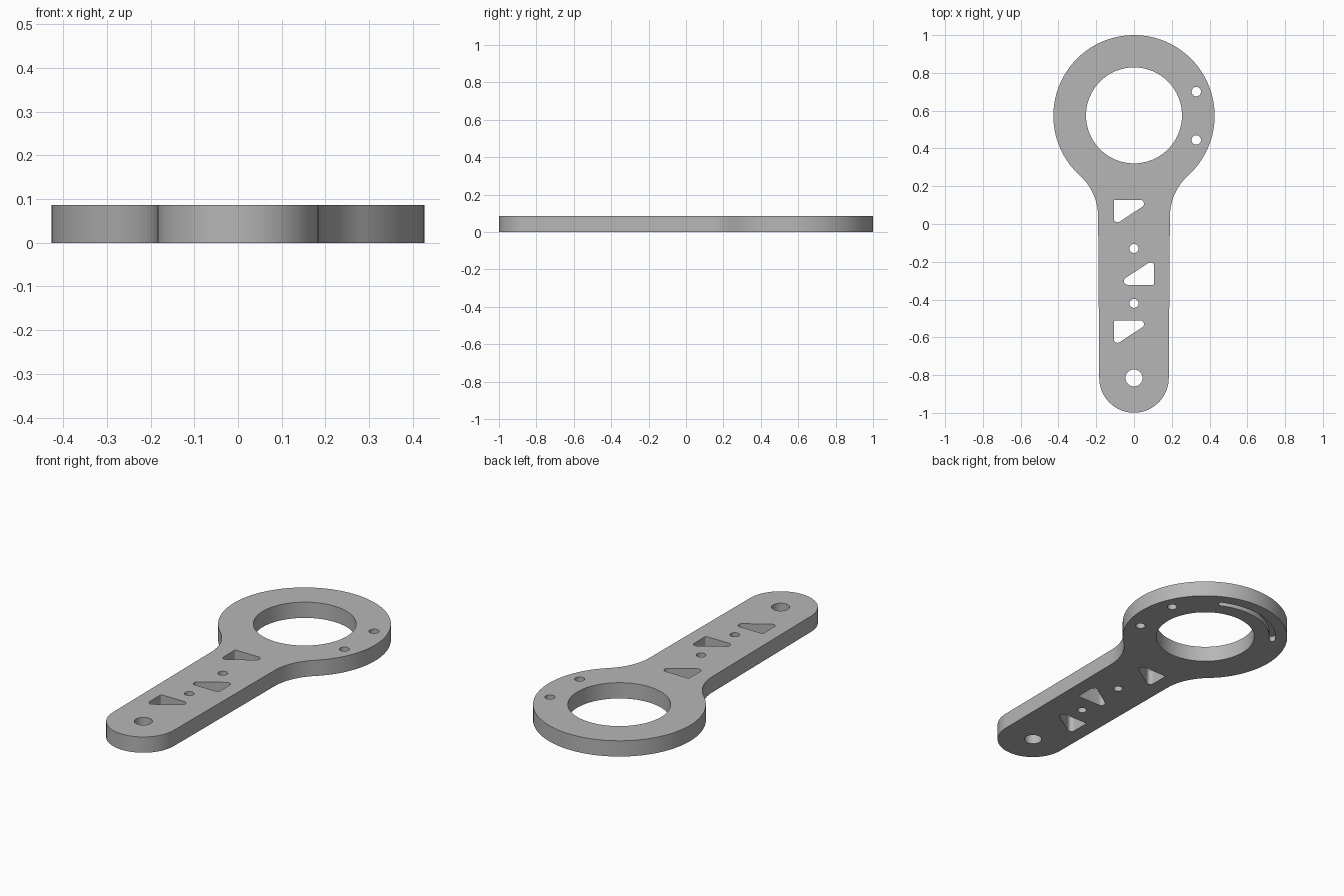
import bpy, bmesh
from math import radians, cos, sin, pi, atan2, hypot, tan
from mathutils import Vector

if "Cube" in bpy.data.objects:
    bpy.data.objects.remove(bpy.data.objects["Cube"], do_unlink=True)

THICK = 0.086
RING_Y, RING_R, BORE_R = 0.573, 0.427, 0.254
END_Y, END_R = -0.815, 0.184
NECK_X, NECK_Y, FILLET_R = 0.19, 0.04, 0.29

metal = bpy.data.materials.new("grey metal")
metal.use_nodes = True
grey = (0.47, 0.47, 0.47, 1)
metal.diffuse_color = grey
metal.node_tree.nodes["Principled BSDF"].inputs["Base Color"].default_value = grey


def arc(cx, cy, r, a0, a1, n):
    """Points along a circular arc, angles in radians."""
    return [Vector((cx + r * cos(a0 + (a1 - a0) * i / n),
                    cy + r * sin(a0 + (a1 - a0) * i / n))) for i in range(n + 1)]


def circle(cx, cy, r, n=40):
    return arc(cx, cy, r, 0, 2 * pi, n)[:-1]


def rounded(corners):
    """Polygon with each corner (x, y, radius) filleted."""
    pts = []
    for i, (x, y, r) in enumerate(corners):
        p = Vector((x, y))
        a = (Vector(corners[i - 1][:2]) - p).normalized()
        b = (Vector(corners[(i + 1) % len(corners)][:2]) - p).normalized()
        half = a.angle(b) / 2
        c = p + (a + b).normalized() * r / sin(half)
        start = p + a * r / tan(half) - c
        end = p + b * r / tan(half) - c
        a0 = atan2(start.y, start.x)
        turn = (atan2(end.y, end.x) - a0 + pi) % (2 * pi) - pi
        pts += arc(c.x, c.y, r, a0, a0 + turn, 8)
    return pts


def add_prism(bm, pts, z0, z1):
    low = [bm.verts.new((p.x, p.y, z0)) for p in pts]
    high = [bm.verts.new((p.x, p.y, z1)) for p in pts]
    bm.faces.new(low[::-1])
    bm.faces.new(high)
    for i in range(len(pts)):
        j = (i + 1) % len(pts)
        bm.faces.new((low[i], low[j], high[j], high[i]))


def prism_object(name, shapes):
    bm = bmesh.new()
    for pts, z0, z1 in shapes:
        add_prism(bm, pts, z0, z1)
    bmesh.ops.recalc_face_normals(bm, faces=bm.faces)
    mesh = bpy.data.meshes.new(name)
    bm.to_mesh(mesh)
    bm.free()
    mesh.materials.append(metal)
    obj = bpy.data.objects.new(name, mesh)
    bpy.context.collection.objects.link(obj)
    return obj


# Outline: ring head, filleted neck, slightly tapered arm, round end
fx = NECK_X + FILLET_R
join = atan2(NECK_Y - RING_Y, fx)
right_neck = arc(fx, NECK_Y, FILLET_R, pi, join + pi, 16)
head = arc(0, RING_Y, RING_R, join, pi - join, 96)
left_neck = [Vector((-p.x, p.y)) for p in reversed(right_neck)]
tip = arc(0, END_Y, END_R, pi, 2 * pi, 40)
outline = right_neck + head[1:-1] + left_neck + tip
plate = prism_object("lever_plate", [(outline, 0, THICK)])

# Through holes: bore, ring holes, arm holes, end hole
holes = [circle(0, RING_Y + 0.002, BORE_R, 96), circle(0, END_Y, 0.045)]
holes += [circle(0.33, RING_Y + s * 0.128, 0.025, 32) for s in (-1, 1)]
holes += [circle(0, y, 0.024, 32) for y in (-0.13, -0.42)]

# Triangular lightening windows, the middle one turned half round
for side, y in ((1, 0.128), (-1, -0.322), (1, -0.51)):
    holes.append(rounded([(-0.107 * side, y, 0.008),
                          (-0.107 * side, y - 0.136 * side, 0.02),
                          (0.1 * side, y, 0.02)]))

# Curved blind slot in the underside of the ring
slot_r, slot_w = 0.35, 0.016
a0, a1 = radians(64), radians(145)
slot = arc(0, RING_Y, slot_r + slot_w, a0, a1, 32)
slot += arc(slot_r * cos(a1), RING_Y + slot_r * sin(a1), slot_w, a1, a1 + pi, 8)[1:-1]
slot += arc(0, RING_Y, slot_r - slot_w, a1, a0, 32)
slot += arc(slot_r * cos(a0), RING_Y + slot_r * sin(a0), slot_w, a0 + pi, a0 + 2 * pi, 8)[1:-1]

shapes = [(h, -0.05, THICK + 0.05) for h in holes] + [(slot, -0.05, 0.03)]
cutter = prism_object("hole_cutter", shapes)
cutter.hide_render = True

# Cut the openings and shade
bpy.ops.object.select_all(action="DESELECT")
bpy.context.view_layer.objects.active = plate
plate.select_set(True)
cut = plate.modifiers.new("openings", "BOOLEAN")
cut.operation = "DIFFERENCE"
cut.solver = "EXACT"
cut.object = cutter
bpy.ops.object.modifier_apply(modifier=cut.name)
bpy.data.objects.remove(cutter, do_unlink=True)
bpy.ops.object.shade_smooth_by_angle(angle=radians(30))
